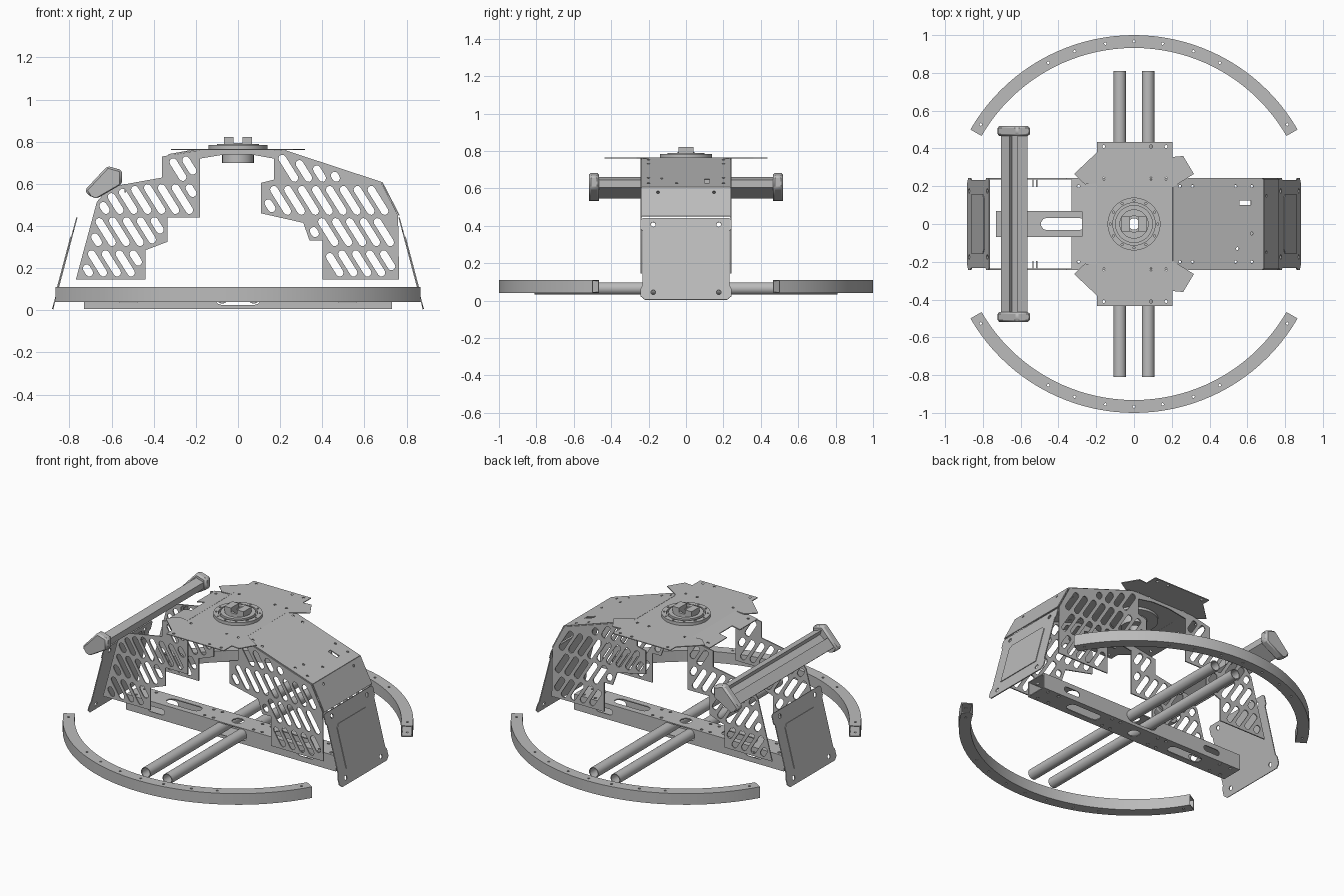
import bpy
import bmesh
import math
from mathutils import Matrix, Vector
from mathutils.geometry import intersect_point_line

cube = bpy.data.objects.get("Cube")
if cube:
    bpy.data.objects.remove(cube)

metal = bpy.data.materials.new("grey metal")
metal.use_nodes = True
grey = (0.5, 0.5, 0.5, 1)
metal.diffuse_color = grey
metal.node_tree.nodes["Principled BSDF"].inputs["Base Color"].default_value = grey

X, Y, Z = Vector((1, 0, 0)), Vector((0, 1, 0)), Vector((0, 0, 1))


def sheet(name, outer, holes, thick, origin, u=X, v=Y):
    """Flat plate with holes, drawn in the u, v plane and centred on it."""
    curve = bpy.data.curves.new(name, "CURVE")
    curve.dimensions = "2D"
    curve.fill_mode = "BOTH"
    curve.extrude = thick / 2
    for loop in [outer] + holes:
        spline = curve.splines.new("POLY")
        spline.points.add(len(loop) - 1)
        for point, (a, b) in zip(spline.points, loop):
            point.co = (a, b, 0, 1)
        spline.use_cyclic_u = True
    temp = bpy.data.objects.new(name, curve)
    bpy.context.collection.objects.link(temp)
    graph = bpy.context.evaluated_depsgraph_get()
    mesh = bpy.data.meshes.new_from_object(temp.evaluated_get(graph))
    bpy.data.objects.remove(temp)
    frame = Matrix((u, v, u.cross(v))).transposed().to_4x4()
    mesh.transform(Matrix.Translation(origin) @ frame)
    bm = bmesh.new()
    bm.from_mesh(mesh)
    bmesh.ops.remove_doubles(bm, verts=bm.verts, dist=1e-5)
    bmesh.ops.recalc_face_normals(bm, faces=bm.faces)
    bm.to_mesh(mesh)
    bm.free()
    mesh.shade_smooth()
    mesh.set_sharp_from_angle(angle=math.radians(30))
    mesh.materials.clear()
    mesh.materials.append(metal)
    obj = bpy.data.objects.new(name, mesh)
    bpy.context.collection.objects.link(obj)
    return obj


def circle(a, b, r, n=12):
    return [(a + r * math.cos(i * math.tau / n), b + r * math.sin(i * math.tau / n)) for i in range(n)]


def slot(a, b, r, n=5):
    """Round-ended slot around the line from a to b."""
    turn = math.atan2(b[1] - a[1], b[0] - a[0])
    loop = []
    for end, start in ((b, turn - math.pi / 2), (a, turn + math.pi / 2)):
        for i in range(n + 1):
            t = start + math.pi * i / n
            loop.append((end[0] + r * math.cos(t), end[1] + r * math.sin(t)))
    return loop


def rect(a0, b0, a1, b1):
    return [(a0, b0), (a1, b0), (a1, b1), (a0, b1)]


def mirrored(half):
    return half + [(a, -b) for a, b in reversed(half)]


def clearance(p, poly):
    """Distance from p to the outline, negative outside."""
    inside, best = False, 9.0
    for (ax, ay), (bx, by) in zip(poly, poly[1:] + poly[:1]):
        if (ay > p[1]) != (by > p[1]) and p[0] < ax + (p[1] - ay) * (bx - ax) / (by - ay):
            inside = not inside
        a, b = Vector((ax, ay)), Vector((bx, by))
        t = max(0, min(1, (Vector(p) - a).dot(b - a) / (b - a).length_squared))
        best = min(best, (Vector(p) - a.lerp(b, t)).length)
    return best if inside else -best


def lattice(poly, ribs, r=0.018, pitch=0.056, angle=-58):
    """Rows of slanted slots that stay clear of the outline and the ribs."""
    d = Vector((math.cos(math.radians(angle)), math.sin(math.radians(angle))))
    n = Vector((-d.y, d.x))
    holes = []
    for k in range(-25, 26):
        run = []
        for i in range(-250, 251):
            p = n * (k * pitch) + d * (i * 0.005)
            free = clearance(p, poly) > r + 0.015 and all(abs(p.y - z) > r + 0.006 for z in ribs)
            if free:
                run.append(p)
            elif run:
                if len(run) > 2:
                    holes.append(slot(run[0], run[-1], r))
                run = []
    return holes


# Curved bumper tubes, front and back
def arc(r0, r1, side, n=40):
    angles = [math.radians(30 + 120 * i / n) for i in range(n + 1)]
    pts = [(r1 * math.cos(t), side * r1 * math.sin(t)) for t in angles]
    return pts + [(r0 * math.cos(t), side * r0 * math.sin(t)) for t in reversed(angles)]


for side, label in ((-1, "front"), (1, "back")):
    bolts = [circle(0.967 * math.cos(math.radians(t)), side * 0.967 * math.sin(math.radians(t)), 0.007)
             for t in (33, 62, 71, 81, 90, 99, 109, 118, 147)]
    for z, part in ((0.107, "top"), (0.043, "bottom")):
        sheet(f"{label}_bumper_{part}", arc(0.932, 1, side), bolts, 0.006, (0, 0, z))
    sheet(f"{label}_bumper_outer_wall", arc(0.994, 1, side), [], 0.07, (0, 0, 0.075))
    sheet(f"{label}_bumper_inner_wall", arc(0.932, 0.938, side), [], 0.07, (0, 0, 0.075))

# Hollow cross rail with slots
rail_slots = [slot((s * 0.46, 0), (s * 0.29, 0), 0.033) for s in (-1, 1)]
rail_slots += [circle(0, 0, 0.035)]
rail_slots += [circle(x / 100, y, 0.009) for x in (-68, -60, -20, -14, 14, 20, 60, 68) for y in (-0.045, 0.045)]
for z, part in ((0.1, "top"), (0.008, "bottom")):
    sheet(f"rail_{part}", rect(-0.73, -0.07, 0.73, 0.07), rail_slots, 0.006, (0, 0, z))
side_slots = [slot((-0.075, 0.06), (0.075, 0.06), 0.036)]
side_slots += [slot((s * 0.56, 0.055), (s * 0.48, 0.055), 0.018) for s in (-1, 1)]
for y, part in ((-0.067, "front"), (0.067, "back")):
    sheet(f"rail_{part}", rect(-0.73, 0.005, 0.73, 0.103), side_slots, 0.006, (0, y, 0), X, Z)

# Long tubes passing through the rail
for x, part in ((-0.075, "right"), (0.075, "left")):
    sheet(f"{part}_tube", circle(x, 0.065, 0.033, 24), [circle(x, 0.065, 0.028, 24)], 1.62, (0, 0, 0), X, Z)

# Leaning end plates with a raised panel
for s, part in ((-1, "right"), (1, "left")):
    up = Vector((-s * 0.115, 0, 0.435))
    length = up.length
    up.normalize()
    out = Vector((up.z, 0, -up.x)) * s
    foot = Vector((s * 0.88, 0, 0.005))
    half = [(0, 0.22), (0.02, 0.243), (0.06, 0.243), (0.08, 0.232), (0.38, 0.232), (0.39, 0.243),
            (length - 0.01, 0.243), (length, 0.23)]
    outline = [(b, a) for a, b in mirrored(half)]
    bolts = [circle(y, h, 0.013) for y in (-0.175, 0.175) for h in (0.04, 0.415)]
    sheet(f"{part}_end_plate", outline, bolts, 0.006, foot, Y, up)
    panel = [(-0.155, 0.09), (0.155, 0.09), (0.155, 0.335), (0.135, 0.355), (-0.135, 0.355), (-0.155, 0.335)]
    sheet(f"{part}_end_panel", panel, [], 0.006, foot + out * 0.004, Y, up)

# Slotted side panels, the same on the front and the back
right_panel = [(-0.77, 0.145), (-0.67, 0.515), (-0.61, 0.585), (-0.36, 0.63), (-0.36, 0.73), (-0.18, 0.76),
               (-0.18, 0.44), (-0.335, 0.44), (-0.335, 0.325), (-0.44, 0.285), (-0.44, 0.145)]
left_panel = [(0.17, 0.76), (0.22, 0.757), (0.68, 0.605), (0.76, 0.45), (0.765, 0.145), (0.4, 0.145),
              (0.4, 0.33), (0.34, 0.33), (0.31, 0.415), (0.11, 0.46), (0.11, 0.605), (0.17, 0.62)]
brace = [(-0.18, 0.76), (0.17, 0.76), (0.17, 0.72), (0.06, 0.74), (-0.06, 0.74), (-0.18, 0.72)]
right_holes = lattice(right_panel, [0.295, 0.45, 0.605])
left_holes = lattice(left_panel, [0.295, 0.445, 0.6])
for y, label in ((-0.24, "front"), (0.24, "back")):
    sheet(f"{label}_right_side_panel", right_panel, right_holes, 0.007, (0, y, 0), X, Z)
    sheet(f"{label}_left_side_panel", left_panel, left_holes, 0.007, (0, y, 0), X, Z)
    sheet(f"{label}_top_brace", brace, [], 0.007, (0, y, 0), X, Z)
    for x in (-0.535, -0.515):
        sheet(f"{label}_bar_tab", rect(-0.02, 0.56, 0.02, 0.6), [], 0.006, (x, y * 0.9, 0), Y, Z)

# Winged top plate
wing = [(0.205, 0.195), (0.317, 0.265), (0.26, 0.36), (0.205, 0.355), (0.205, 0.435),
        (-0.195, 0.435), (-0.195, 0.38), (-0.317, 0.265), (-0.26, 0.21), (-0.195, 0.215)]
top_bolts = [circle(x, y, 0.008) for x in (-0.16, 0.09, 0.17) for y in (-0.41, -0.24, 0.24, 0.41)]
sheet("top_plate", mirrored(wing), top_bolts + [circle(0, 0, 0.06, 24)], 0.005, (0, 0, 0.763))


# Folded roof plates
def fold(name, x0, z0, x1, z1, width, holes=(), notch=0):
    """Sheet spanning y between two profile points."""
    along = Vector((x1 - x0, 0, z1 - z0))
    size = along.length
    half = [(0, width), (size, width)]
    if notch:
        half += [(size, notch), (size - 0.055, notch)]
    sheet(name, mirrored(half), list(holes), 0.006, (x0, 0, z0), along.normalized(), Y)


roof_bolts = [circle(a, s * 0.2, 0.008) for a in (0.04, 0.11, 0.35, 0.44) for s in (-1, 1)]
roof_bolts += [circle(0.44, -0.05, 0.008), circle(0.36, -0.19 + 0.06, 0.008)]
fold("roof", 0.205, 0.763, 0.685, 0.605, 0.237, roof_bolts + [rect(0.37, 0.1, 0.435, 0.125)])
fold("roof_end", 0.685, 0.605, 0.765, 0.45, 0.237, [circle(0.03, s * 0.15, 0.008) for s in (-1, 1)])
fold("right_flap", -0.195, 0.763, -0.33, 0.738, 0.24, [circle(0.1, s * 0.2, 0.008) for s in (-1, 1)], 0.065)


# Central hub
def ring(name, outer, inner, z0, z1, holes=()):
    sheet(name, circle(0, 0, outer, 48), [circle(0, 0, inner, 32)] + list(holes), z1 - z0, (0, 0, (z0 + z1) / 2))


hub_bolts = [circle(0.125 * math.cos(i * math.tau / 12), 0.125 * math.sin(i * math.tau / 12), 0.006) for i in range(12)]
ring("hub_flange", 0.14, 0.112, 0.766, 0.785, hub_bolts)
ring("hub_base", 0.138, 0.03, 0.745, 0.768)
ring("hub_inner_ring", 0.1, 0.075, 0.766, 0.79)
ring("hub_centre", 0.045, 0.03, 0.766, 0.795)
ring("hub_socket", 0.075, 0.03, 0.7, 0.746)
for s, part in ((-1, "right"), (1, "left")):
    block = [(s * a, b) for a, b in rect(0.022, -0.04, 0.067, 0.04)]
    sheet(f"hub_{part}_block", block, [], 0.055, (0, 0, 0.794))

# Long light bar with a lengthwise groove and two end caps
cap = [(-0.727, 0.57), (-0.62, 0.685), (-0.55, 0.665), (-0.55, 0.6), (-0.67, 0.53), (-0.71, 0.545)]
bar = [(-0.705, 0.575), (-0.66, 0.623), (-0.645, 0.6), (-0.607, 0.63), (-0.618, 0.66), (-0.565, 0.645),
       (-0.565, 0.605), (-0.67, 0.545)]
sheet("light_bar", bar, [], 0.95, (0, 0, 0), X, Z)
for y, label in ((-0.492, "front"), (0.492, "back")):
    obj = sheet(f"{label}_bar_cap", cap, [], 0.052, (0, y, 0), X, Z)
    bevel = obj.modifiers.new("Bevel", "BEVEL")
    bevel.width = 0.01
    bevel.segments = 1
